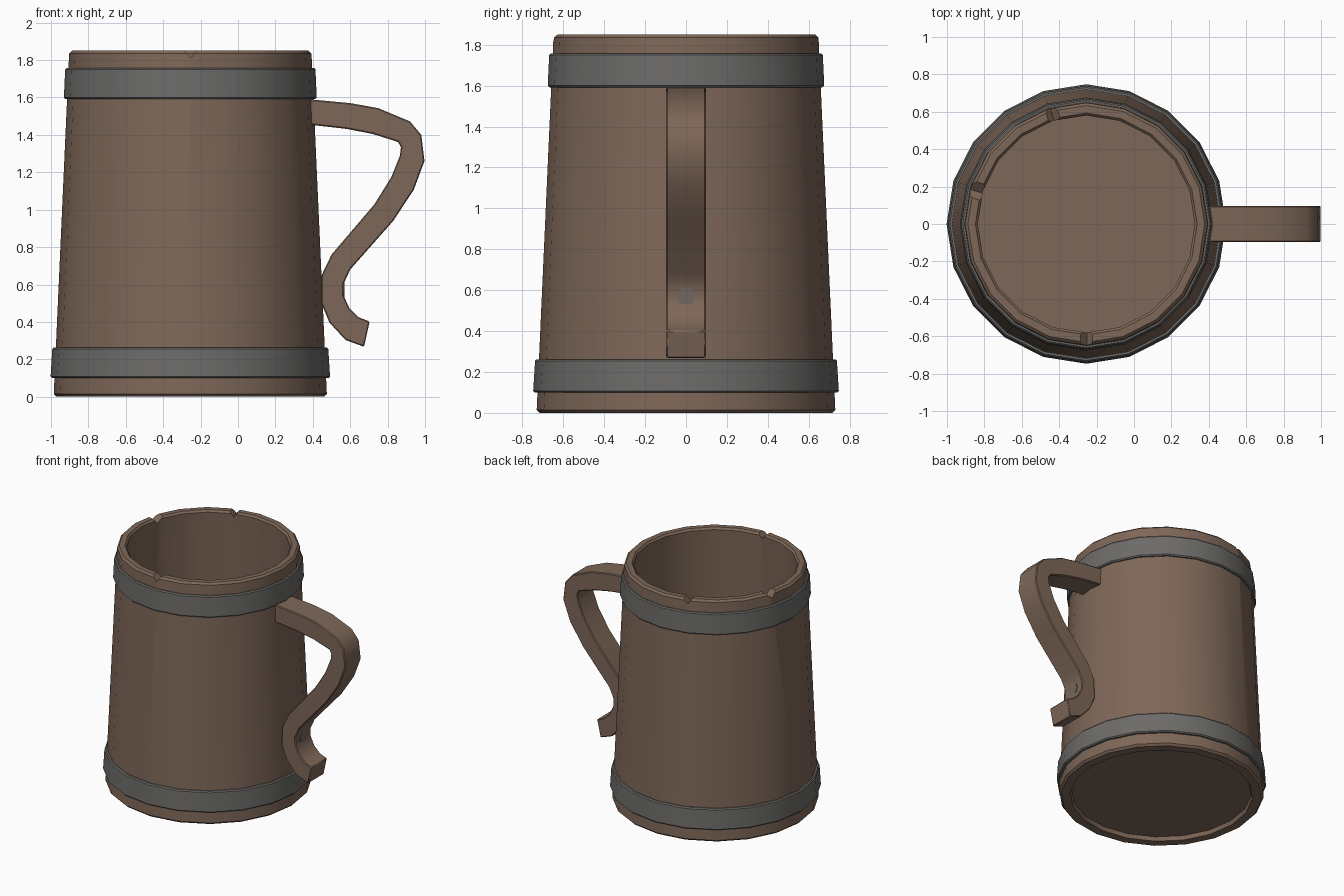
import bpy
import bmesh
from math import cos, sin, pi, radians
from mathutils import Matrix, Vector

SIDES = 20
AXIS_X = -0.255

cube = bpy.data.objects.get("Cube")
if cube:
    bpy.data.objects.remove(cube, do_unlink=True)


def make_material(name, rgb):
    mat = bpy.data.materials.new(name)
    mat.use_nodes = True
    color = (*rgb, 1.0)
    mat.diffuse_color = color
    shader = mat.node_tree.nodes["Principled BSDF"]
    shader.inputs["Base Color"].default_value = color
    shader.inputs["Roughness"].default_value = 0.8
    return mat


wood = make_material("brown wood", (0.21, 0.137, 0.098))
iron = make_material("grey iron", (0.15, 0.147, 0.14))
worn = make_material("worn wood", (0.165, 0.135, 0.115))


def add_object(name, bm, mat):
    bmesh.ops.recalc_face_normals(bm, faces=bm.faces)
    mesh = bpy.data.meshes.new(name)
    bm.to_mesh(mesh)
    bm.free()
    mesh.materials.append(mat)
    obj = bpy.data.objects.new(name, mesh)
    bpy.context.collection.objects.link(obj)
    return obj


def activate(obj):
    bpy.ops.object.select_all(action="DESELECT")
    obj.select_set(True)
    bpy.context.view_layer.objects.active = obj


def smooth(obj, angle=30):
    activate(obj)
    bpy.ops.object.shade_smooth_by_angle(angle=radians(angle))


def lathe(name, profile, mat, closed=False):
    """Turn a (radius, height) profile around the mug axis."""
    bm = bmesh.new()
    rings = []
    for radius, z in profile:
        rings.append([bm.verts.new((AXIS_X + radius * cos(2 * pi * i / SIDES),
                                    radius * sin(2 * pi * i / SIDES), z))
                      for i in range(SIDES)])
    pairs = list(zip(rings, rings[1:]))
    if closed:
        pairs.append((rings[-1], rings[0]))
    else:
        bm.faces.new(rings[0])
        bm.faces.new(rings[-1])
    for low, high in pairs:
        for i in range(SIDES):
            j = (i + 1) % SIDES
            bm.faces.new((low[i], low[j], high[j], high[i]))
    return add_object(name, bm, mat)


# Hollow body with a recessed base and softened rims
body = lathe("mug_body", [
    (0.64, 0.03), (0.65, 0.0), (0.715, 0.0), (0.73, 0.015),
    (0.648, 1.835), (0.633, 1.85), (0.593, 1.85), (0.58, 1.835),
    (0.64, 0.09)], wood)


# V-shaped chips cut through the rim
def chip_rim(angle, half_width, depth):
    bm = bmesh.new()
    section = [(-half_width, 1.85), (-half_width, 1.9), (half_width, 1.9),
               (half_width, 1.85), (half_width * 0.1, 1.85 - depth)]
    inner, outer = [[bm.verts.new((r, side, z)) for side, z in section]
                    for r in (0.5, 0.75)]
    bm.faces.new(inner)
    bm.faces.new(outer)
    for i in range(len(section)):
        j = (i + 1) % len(section)
        bm.faces.new((inner[i], inner[j], outer[j], outer[i]))
    turn = Matrix.Translation((AXIS_X, 0, 0)) @ Matrix.Rotation(radians(angle), 4, "Z")
    bmesh.ops.transform(bm, matrix=turn, verts=bm.verts)
    cutter = add_object("chip_cutter", bm, wood)
    cutter.hide_render = True
    cut = body.modifiers.new("chip", "BOOLEAN")
    cut.operation = "DIFFERENCE"
    cut.solver = "EXACT"
    cut.object = cutter
    activate(body)
    bpy.ops.object.modifier_apply(modifier=cut.name)
    bpy.data.objects.remove(cutter, do_unlink=True)


for angle, half_width, depth in ((-90, 0.032, 0.04), (107, 0.032, 0.04), (163, 0.045, 0.045)):
    chip_rim(angle, half_width, depth)
smooth(body)


# Iron hoops following the taper
def hoop(name, low, high, r_low, r_high):
    soft = 0.008
    inset = 0.05
    smooth(lathe(name, [
        (r_low - inset, low), (r_low - soft, low), (r_low, low + soft),
        (r_high, high - soft), (r_high - soft, high), (r_high - inset, high)],
        iron, closed=True))


hoop("lower_hoop", 0.1, 0.262, 0.747, 0.738)
hoop("upper_hoop", 1.592, 1.758, 0.676, 0.669)

# S-shaped handle: matching points along its outer and inner edges
outer_edge = [(0.36, 1.592), (0.6, 1.57), (0.75, 1.543), (0.92, 1.472), (0.98, 1.4),
              (0.997, 1.26), (0.94, 1.107), (0.83, 0.94), (0.6, 0.68),
              (0.563, 0.6), (0.565, 0.54), (0.595, 0.475), (0.645, 0.425), (0.704, 0.402)]
inner_edge = [(0.36, 1.457), (0.58, 1.432), (0.72, 1.405), (0.855, 1.362), (0.871, 1.335),
              (0.866, 1.29), (0.82, 1.175), (0.73, 1.03), (0.5, 0.76),
              (0.447, 0.65), (0.445, 0.5), (0.49, 0.395), (0.575, 0.303), (0.674, 0.267)]
bm = bmesh.new()
sections = []
for (ox, oz), (ix, iz) in zip(outer_edge, inner_edge):
    sections.append([bm.verts.new(p) for p in (
        (ox, -0.097, oz), (ox, 0.097, oz), (ix, 0.097, iz), (ix, -0.097, iz))])
for a, b in zip(sections, sections[1:]):
    for i in range(4):
        j = (i + 1) % 4
        bm.faces.new((a[i], a[j], b[j], b[i]))
bm.faces.new(sections[0])
bm.faces.new(sections[-1])
handle = add_object("handle", bm, wood)
bevel = handle.modifiers.new("soft_edges", "BEVEL")
bevel.width = 0.006
bevel.segments = 1
bevel.limit_method = "ANGLE"
bevel.angle_limit = radians(60)
activate(handle)
bpy.ops.object.modifier_apply(modifier=bevel.name)
smooth(handle, 40)

# Thin worn patch in the lower bend of the handle
bm = bmesh.new()
bmesh.ops.create_cone(bm, cap_ends=True, segments=16, radius1=0.045, radius2=0.045, depth=0.006)
place = Matrix.Translation((0.566, 0, 0.57)) @ Vector((1, 0, 0)).to_track_quat("Z", "Y").to_matrix().to_4x4()
bmesh.ops.transform(bm, matrix=place, verts=bm.verts)
smooth(add_object("worn_patch", bm, worn))
